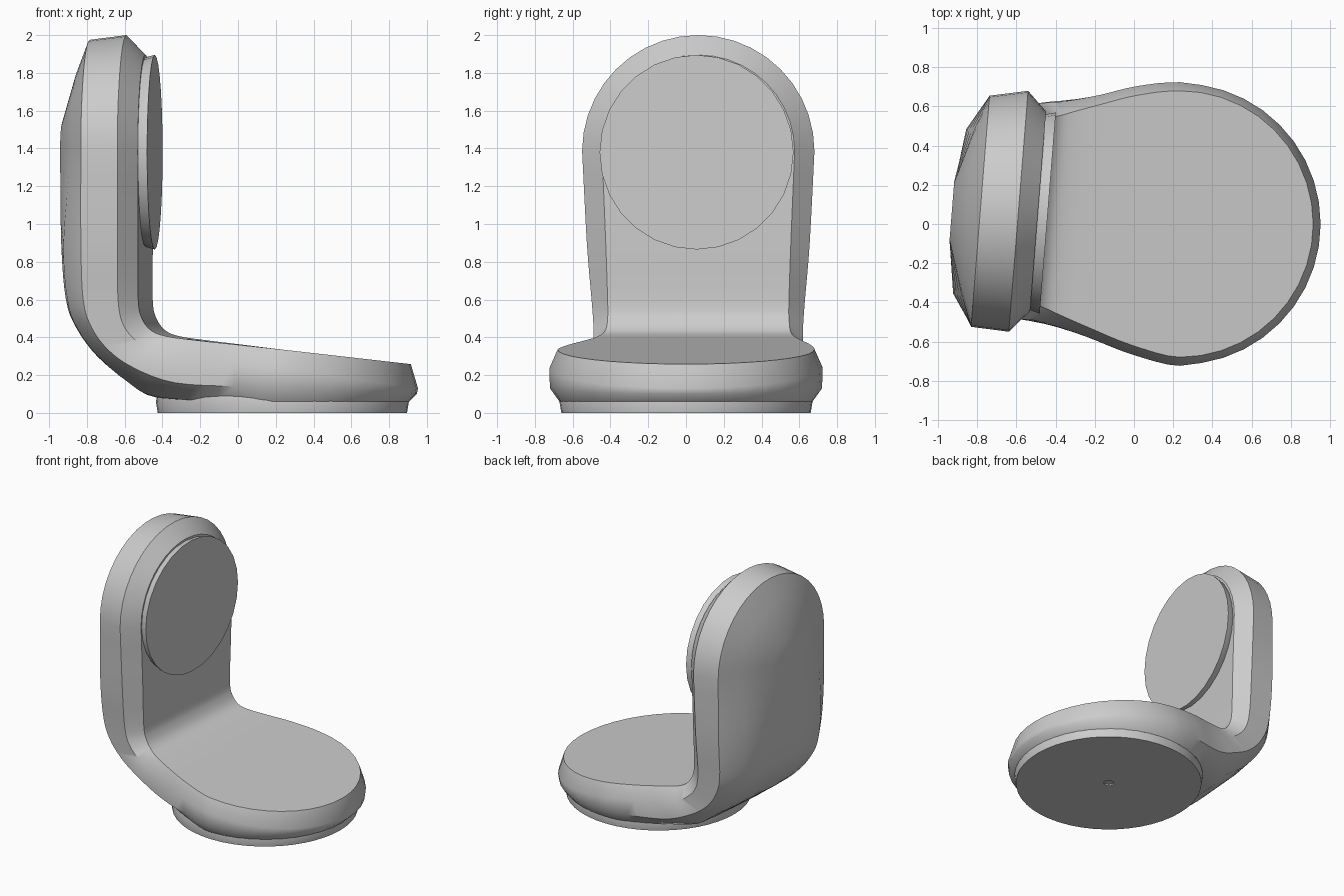
import bpy
import bmesh
from math import sin, cos, pi, radians
from mathutils import Vector

cube = bpy.data.objects.get("Cube")
if cube:
    bpy.data.objects.remove(cube)

grey = bpy.data.materials.new("plain grey")
grey.use_nodes = True
COLOUR = (0.6, 0.6, 0.6, 1)
grey.diffuse_color = COLOUR
grey.node_tree.nodes["Principled BSDF"].inputs["Base Color"].default_value = COLOUR

DOME_Z, BASE_X = 1.385, 0.235
ARC = 10
YAW = 0.08


def finish(bm, name, angle=30):
    bmesh.ops.remove_doubles(bm, verts=bm.verts, dist=1e-5)
    bmesh.ops.recalc_face_normals(bm, faces=bm.faces)
    mesh = bpy.data.meshes.new(name)
    bm.to_mesh(mesh)
    bm.free()
    obj = bpy.data.objects.new(name, mesh)
    bpy.context.collection.objects.link(obj)
    mesh.materials.append(grey)
    bpy.ops.object.select_all(action="DESELECT")
    obj.select_set(True)
    bpy.context.view_layer.objects.active = obj
    bpy.ops.object.shade_smooth_by_angle(angle=radians(angle))
    return obj


def smooth_path(points, steps=4):
    """Catmull-Rom curve whose width levels off where the round base begins."""
    p = [Vector(q) for q in points]
    end = 2 * p[-1] - p[-2]
    end.z = p[-2].z
    p = [2 * p[0] - p[1]] + p + [end]
    out = []
    for a, b, c, d in zip(p, p[1:], p[2:], p[3:]):
        for i in range(steps):
            t = i / steps
            out.append(b + 0.5 * t * (c - a + t * (2*a - 5*b + 4*c - d + t * (3*(b - c) + d - a))))
    return out + [p[-2]]


def outline(points, radius, tip_z):
    """Half outline (x, z, half width): dome, upright, bend, round base."""
    x, z, half = points[0]
    top = [(x, DOME_Z + half * cos(a), half * sin(a))
           for a in (pi / 2 * i / ARC for i in range(ARC))]
    end_z = points[-1][1]
    tip = [(BASE_X + radius * sin(a), end_z + (tip_z - end_z) * sin(a), radius * cos(a))
           for a in (pi / 2 * i / ARC for i in range(1, ARC + 1))]
    return top + [tuple(v) for v in smooth_path(points)] + tip


def place(x, z, y):
    """Turn and shift the upright slightly relative to the base."""
    w = min(1, max(0, (0.2 - x) / 0.65))
    return Vector((x + YAW * w * y, y + 0.065 * w, z))


# Outlines from the inner face, around the rim, to the back
inner = outline([(-.49, DOME_Z, .51), (-.49, .9, .49), (-.49, .6, .48), (-.47, .5, .48),
                 (-.42, .435, .49), (-.34, .405, .52), (-.2, .385, .57), (0, .362, .637),
                 (BASE_X, .335, .68)], .68, .258)
rim_front = outline([(-.59, DOME_Z, .615), (-.59, .9, .59), (-.59, .6, .565), (-.56, .46, .555),
                     (-.48, .37, .555), (-.38, .315, .57), (-.2, .28, .62), (0, .26, .684),
                     (BASE_X, .235, .724)], .718, .13)
rim_back = outline([(-.785, DOME_Z, .59), (-.785, .9, .585), (-.775, .6, .56), (-.73, .45, .55),
                    (-.64, .33, .545), (-.51, .24, .555), (-.3, .16, .59), (0, .14, .68),
                    (BASE_X, .13, .72)], .712, .1)
back = outline([(-.85, DOME_Z, .42), (-.89, .9, .42), (-.87, .6, .42), (-.82, .45, .41),
                (-.71, .3, .4), (-.56, .17, .4), (-.4, .085, .42), (0, .06, .61),
                (BASE_X, .06, .67)], .67, .06)
crown = outline([(-.93, DOME_Z, .15), (-.92, .9, .2), (-.895, .6, .2), (-.84, .45, .2),
                 (-.73, .3, .2), (-.57, .17, .2), (-.41, .08, .22), (0, .06, .3),
                 (BASE_X, .06, .4)], .4, .06)

# Curved body: strips joining neighbouring outlines on both sides
bm = bmesh.new()
rings = [inner, rim_front, rim_back, back, crown]
grids = [[[bm.verts.new(place(x, z, s * h)) for x, z, h in ring] for ring in rings]
         for s in (-1, 1)]
rows = grids[0][::-1] + grids[1]
loop = list(zip(rows, rows[1:])) + [(rows[-1], rows[0])]
for a, b in loop:
    for i in range(len(a) - 1):
        bm.faces.new((a[i], a[i + 1], b[i + 1], b[i]))
bmesh.ops.dissolve_degenerate(bm, dist=1e-5, edges=bm.edges)
finish(bm, "bracket_body", 38)


def lathe(name, profile, sides):
    """Turned solid around z from (radius, height) points."""
    bm = bmesh.new()
    turned = [[bm.verts.new((r * cos(2 * pi * i / sides), r * sin(2 * pi * i / sides), z))
               for i in range(sides)] for r, z in profile]
    for a, b in zip(turned, turned[1:]):
        for i in range(sides):
            j = (i + 1) % sides
            bm.faces.new((a[i], a[j], b[j], b[i]))
    bm.faces.new(turned[0])
    bm.faces.new(turned[-1])
    return finish(bm, name)


# Round foot with a small centre recess underneath
foot = lathe("foot", [(.035, .01), (.035, 0), (.66, 0), (.67, .06), (.66, .1)], 48)
foot.location = (BASE_X, 0, 0)

# Round pad on the inner face of the upright
pad = lathe("upright_pad", [(.49, -.02), (.505, .01), (.515, .05)], 28)
pad.rotation_euler = (0, pi / 2, -YAW)
pad.location = (-.49, .06, 1.38)
